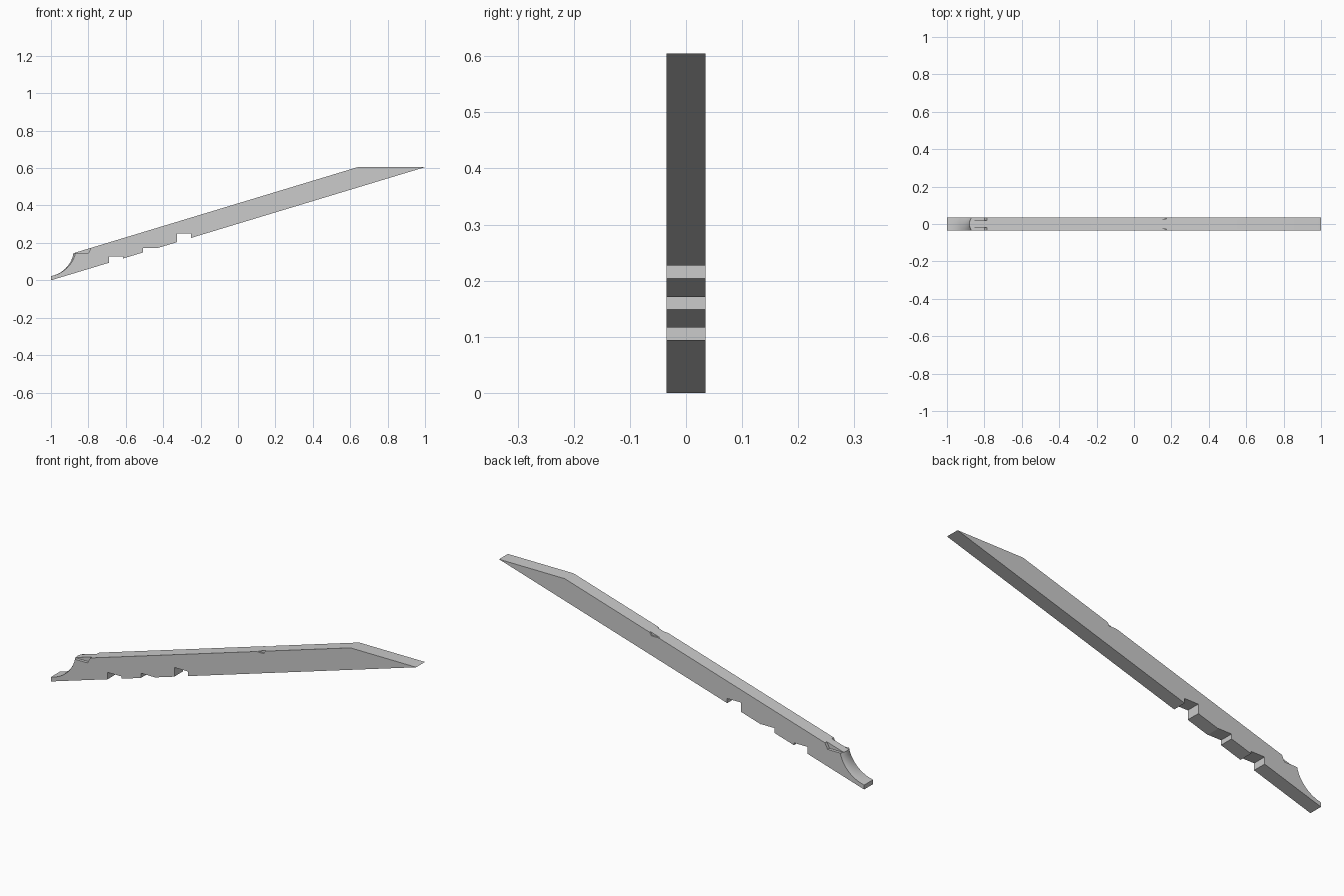
import bpy, bmesh, math

if "Cube" in bpy.data.objects:
    bpy.data.objects.remove(bpy.data.objects["Cube"])

HALF = 0.0345      # half thickness
SLOPE = 0.3025


def top_z(x):
    return 0.605 + SLOPE * (x - 0.64)


def bottom_z(x):
    return SLOPE * (x + 1)


def make_object(name, bm):
    bmesh.ops.recalc_face_normals(bm, faces=bm.faces)
    mesh = bpy.data.meshes.new(name)
    bm.to_mesh(mesh)
    bm.free()
    ob = bpy.data.objects.new(name, mesh)
    bpy.context.collection.objects.link(ob)
    return ob


def loft(name, slices):
    """Join equal-length xz profiles, given as (y, points), into a solid."""
    bm = bmesh.new()
    rows = [[bm.verts.new((x, y, z)) for x, z in pts] for y, pts in slices]
    n = len(rows[0])
    for a, b in zip(rows, rows[1:]):
        for i in range(n):
            j = (i + 1) % n
            bm.faces.new((a[i], a[j], b[j], b[i]))
    bm.faces.new(rows[0])
    bm.faces.new(rows[-1])
    return make_object(name, bm)


# Rafter profile: notched underside, plumb tip, cove-cut tail
def rafter_profile(y):
    pts = [(-1, 0)]
    for x0, x1, z in ((-0.69, -0.615, 0.128), (-0.508, -0.434, 0.1725),
                      (-0.325, -0.25, 0.25)):
        pts += [(x0, bottom_z(x0)), (x0, z), (x1, z), (x1, bottom_z(x1))]
    pts += [(1, 0.605), (0.64, 0.605)]
    shift = 0.012 * (y / HALF) ** 2
    steps = 10
    for i in range(steps + 1):
        t = i / steps
        s = shift * (1 - t)
        a = math.radians(8 + 70 * t)
        a0, a1 = math.radians(8), math.radians(78)
        u = (math.cos(a) - math.cos(a1)) / (math.cos(a0) - math.cos(a1))
        v = (math.sin(a) - math.sin(a0)) / (math.sin(a1) - math.sin(a0))
        x = -1 + 0.12 * u + s
        z = 0.145 - 0.123 * v + s * SLOPE * (1 - t)
        pts.append((x, z))
    return pts


ys = [HALF * (-1 + i / 4) for i in range(9)]
rafter = loft("rafter", [(y, rafter_profile(y)) for y in ys])

# Shallow side pockets along the top edge
pockets = (
    ("tail_pocket", 0.020, [(-0.95, 0.145), (-0.80, 0.145),
                            (-0.785, top_z(-0.785)), (-0.785, 0.3), (-0.95, 0.3)]),
    ("middle_pocket", 0.027, [(0.10, top_z(0.125)), (0.165, top_z(0.125)),
                              (0.175, top_z(0.175)), (0.175, 0.55), (0.10, 0.55)]),
)
for name, inner, pts in pockets:
    for side in (-1, 1):
        cutter = loft(name + "_cutter", [(side * inner, pts), (side * 0.06, pts)])
        cutter.hide_render = True
        mod = rafter.modifiers.new(name, 'BOOLEAN')
        mod.operation = 'DIFFERENCE'
        mod.solver = 'EXACT'
        mod.object = cutter
        bpy.ops.object.select_all(action='DESELECT')
        bpy.context.view_layer.objects.active = rafter
        rafter.select_set(True)
        bpy.ops.object.modifier_apply(modifier=mod.name)
        bpy.data.objects.remove(cutter)

bpy.ops.object.shade_smooth_by_angle(angle=math.radians(25))
